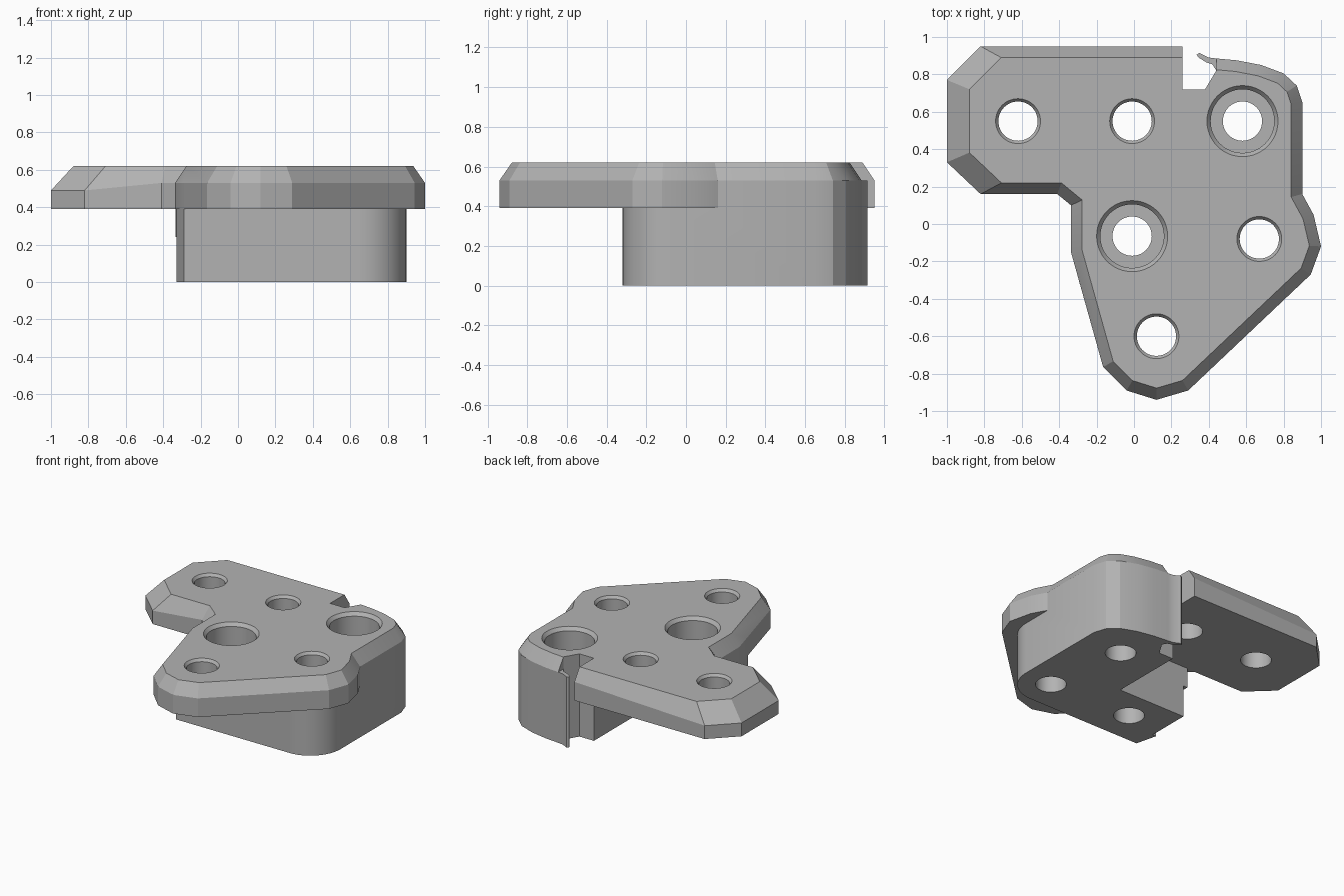
import bpy
import bmesh
from math import sin, cos, pi, radians
from mathutils import Vector

cube = bpy.data.objects.get("Cube")
if cube:
    bpy.data.objects.remove(cube, do_unlink=True)

# Single grey material
grey = bpy.data.materials.new("matte_grey")
grey.use_nodes = True
colour = (0.45, 0.45, 0.45, 1)
grey.diffuse_color = colour
for node in grey.node_tree.nodes:
    if node.type == "BSDF_PRINCIPLED":
        node.inputs["Base Color"].default_value = colour


def loft(name, rings):
    """Closed solid through matching rings of 3D points."""
    bm = bmesh.new()
    loops = [[bm.verts.new(p) for p in ring] for ring in rings]
    count = len(loops[0])
    for low, high in zip(loops, loops[1:]):
        for i in range(count):
            j = (i + 1) % count
            bm.faces.new((low[i], low[j], high[j], high[i]))
    bm.faces.new(loops[0])
    bm.faces.new(loops[-1])
    bmesh.ops.recalc_face_normals(bm, faces=bm.faces[:])
    mesh = bpy.data.meshes.new(name)
    bm.to_mesh(mesh)
    bm.free()
    mesh.materials.append(grey)
    obj = bpy.data.objects.new(name, mesh)
    bpy.context.scene.collection.objects.link(obj)
    return obj


def level(points, z):
    return [(x, y, z) for x, y in points]


def prism(name, points, bottom, top):
    return loft(name, [level(points, bottom), level(points, top)])


def inset(points, widths):
    """Move each edge of a clockwise outline inwards by its own width."""
    normals = []
    for i, p in enumerate(points):
        d = Vector(points[(i + 1) % len(points)]) - Vector(p)
        normals.append(Vector((d.y, -d.x)).normalized())
    result = []
    for i, (x, y) in enumerate(points):
        a, b, u, v = normals[i - 1], normals[i], widths[i - 1], widths[i]
        det = a.x * b.y - a.y * b.x
        result.append((x + (u * b.y - v * a.y) / det, y + (a.x * v - b.x * u) / det))
    return result


def turned(name, centre, profile, sides=48):
    """Round cutter from (radius, height) pairs."""
    cx, cy = centre
    turns = [2 * pi * k / sides for k in range(sides)]
    obj = loft(name, [[(cx + r * cos(t), cy + r * sin(t), z) for t in turns]
                      for r, z in profile])
    obj.hide_render = True
    return obj


def combine(body, tool, operation):
    mod = body.modifiers.new(operation.lower(), "BOOLEAN")
    mod.operation = operation
    mod.solver = "EXACT"
    mod.object = tool
    bpy.context.view_layer.objects.active = body
    bpy.ops.object.modifier_apply(modifier=mod.name)
    bpy.data.objects.remove(tool, do_unlink=True)


# Shared curved back corner and shared notch
TOP, SHOULDER, UNDER = 0.62, 0.53, 0.39
back_curve = [(0.44, 0.885), (0.55, 0.875), (0.68, 0.85), (0.8, 0.805),
              (0.87, 0.74), (0.9, 0.65)]
notch = [(0.26, 0.72), (0.38, 0.72), (0.44, 0.82)]

# Top plate with chamfered rim, wide chamfers on the wing end
wing = [(-0.82, 0.16), (-1, 0.33), (-1, 0.77), (-0.82, 0.95), (0.26, 0.95)]
front = [(0.9, 0.16), (0.96, 0.05), (1, -0.12), (0.945, -0.27), (0.29, -0.89),
         (0.12, -0.94), (-0.04, -0.89), (-0.165, -0.765), (-0.337, -0.15),
         (-0.337, 0.1), (-0.41, 0.16)]
outline = wing + notch + back_curve + front
rim = 0.06
widths = [2 * rim] * 3 + [rim] + [0] * 4
widths += [rim] * (len(outline) - len(widths))
shoulder = [(x, y, SHOULDER - 0.04 if i < 4 else SHOULDER)
            for i, (x, y) in enumerate(outline)]
body = loft("bracket_body", [level(outline, UNDER), shoulder,
                             level(inset(outline, widths), TOP)])

# Lower block with rounded corner and curled back lip
lip = [(0.42, 0.853), (0.385, 0.865), (0.345, 0.89), (0.335, 0.905),
       (0.35, 0.915), (0.4, 0.89)]
radius = 0.25
corner = [(0.65 + radius * cos(t), -0.07 - radius * sin(t))
          for t in [pi / 2 * k / 12 for k in range(13)]]
left_wall = [(-0.29, -0.32), (-0.33, -0.16), (-0.3, -0.16), (-0.3, 0.165), (0.26, 0.165)]
block = prism("lower_block", notch + lip + back_curve + corner + left_wall, 0, SHOULDER)
combine(body, block, "UNION")

# Small tab under the inner corner of the plate
tab = prism("side_tab", [(-0.335, -0.15), (-0.335, 0.165), (-0.28, 0.165), (-0.28, -0.15)],
            0.24, 0.42)
combine(body, tab, "UNION")

# Screw holes with a chamfered mouth
bore = 0.105
for centre in [(-0.62, 0.55), (-0.01, 0.55), (0.67, -0.08), (0.12, -0.6)]:
    cutter = turned("screw_hole_cutter", centre,
                    [(bore, -0.1), (bore, TOP - 0.02), (bore + 0.015, TOP),
                     (bore + 0.015, TOP + 0.1)])
    combine(body, cutter, "DIFFERENCE")

# Counterbored holes
for centre in [(0.58, 0.55), (-0.01, -0.065)]:
    cutter = turned("counterbore_cutter", centre,
                    [(bore, -0.1), (bore, 0.25), (0.17, 0.25), (0.17, TOP - 0.025),
                     (0.19, TOP), (0.19, TOP + 0.1)])
    combine(body, cutter, "DIFFERENCE")

# Smooth the round walls, keep the chamfers crisp
bpy.ops.object.select_all(action="DESELECT")
body.select_set(True)
bpy.context.view_layer.objects.active = body
bpy.ops.object.shade_smooth_by_angle(angle=radians(20))
